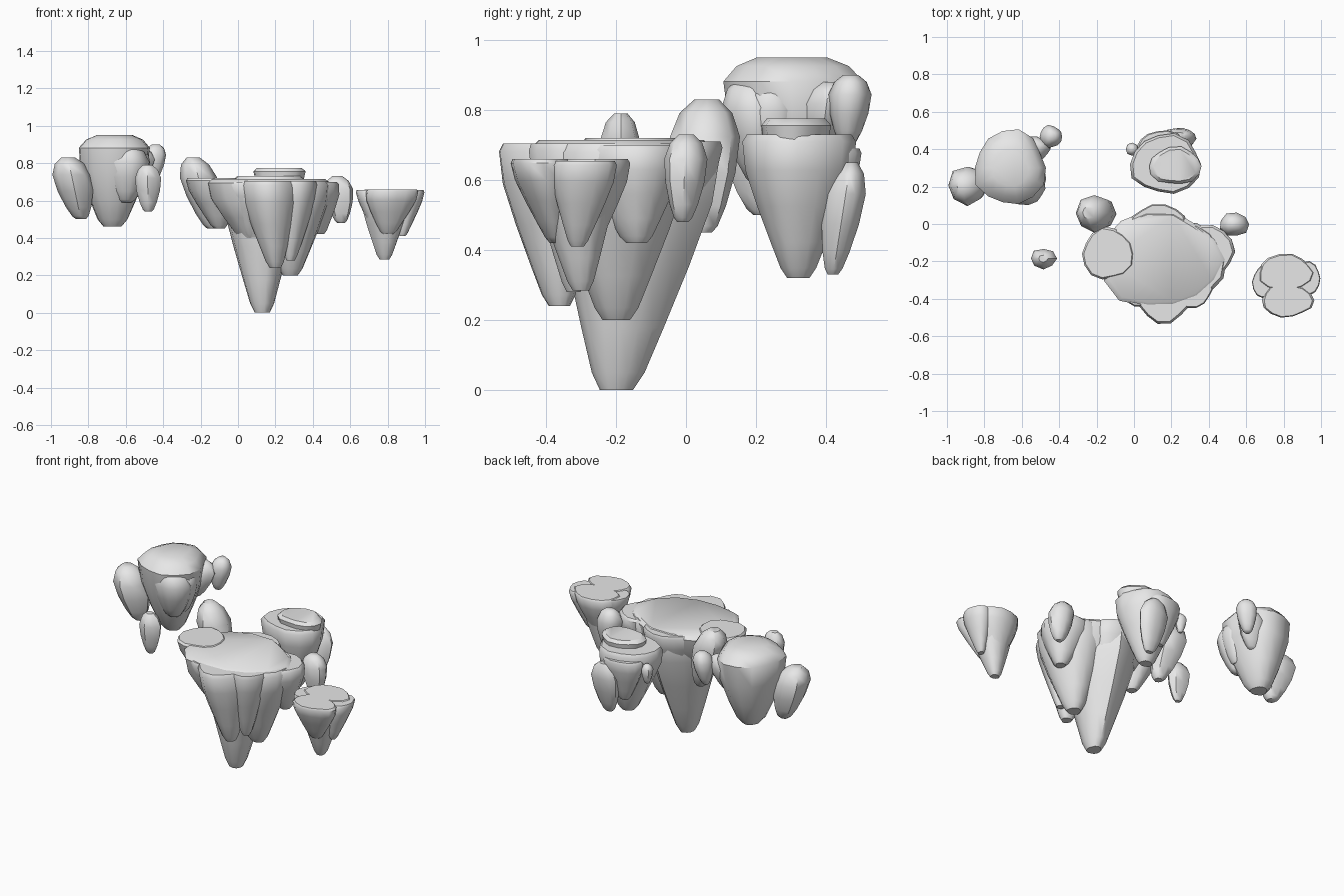
import bpy, bmesh, math, random

random.seed(7)

default = bpy.data.objects.get("Cube")
if default:
    bpy.data.objects.remove(default, do_unlink=True)

stone = bpy.data.materials.new("stone_grey")
stone.use_nodes = True
stone.diffuse_color = (0.8, 0.8, 0.8, 1)
stone.node_tree.nodes["Principled BSDF"].inputs["Base Color"].default_value = (0.8, 0.8, 0.8, 1)

# Rock outlines as (depth fraction, width fraction)
TAPER = [(0, 0.92), (0.05, 1), (0.25, 0.95), (0.5, 0.74), (0.75, 0.5), (0.93, 0.32), (1, 0.2)]
BOULDER = [(0, 0.35), (0.1, 0.75), (0.28, 1), (0.55, 0.9), (0.8, 0.65), (0.95, 0.42), (1, 0.25)]
DOME = [(0, 0.5), (0.05, 0.8), (0.14, 1), (0.4, 0.93), (0.7, 0.66), (0.92, 0.42), (1, 0.25)]
SLAB = [(0, 0.85), (0.25, 1), (1, 0.9)]


def rock(name, centre, radius, top, bottom, tip=None, outline=TAPER, sides=14):
    """Loft a lobed rock from its top rim down to an offset tip."""
    p, q = random.uniform(0, 6), random.uniform(0, 6)
    tip = tip or centre
    bm = bmesh.new()
    rings = []
    for t, w in outline:
        cx = centre[0] + (tip[0] - centre[0]) * t
        cy = centre[1] + (tip[1] - centre[1]) * t
        z = top + (bottom - top) * t
        ring = []
        for i in range(sides):
            a = math.tau * i / sides
            r = w * (1 + 0.05 * math.sin(3 * a + p) + 0.03 * math.sin(5 * a + q + t))
            ring.append(bm.verts.new((cx + radius[0] * r * math.cos(a),
                                      cy + radius[1] * r * math.sin(a), z)))
        rings.append(ring)
    for upper, lower in zip(rings, rings[1:]):
        for i in range(sides):
            j = (i + 1) % sides
            bm.faces.new((upper[i], lower[i], lower[j], upper[j]))
    bm.faces.new(rings[0])
    bm.faces.new(rings[-1][::-1])
    bmesh.ops.recalc_face_normals(bm, faces=bm.faces)
    mesh = bpy.data.meshes.new(name)
    bm.to_mesh(mesh)
    bm.free()
    mesh.materials.append(stone)
    obj = bpy.data.objects.new(name, mesh)
    bpy.context.collection.objects.link(obj)
    bpy.ops.object.select_all(action='DESELECT')
    obj.select_set(True)
    bpy.context.view_layer.objects.active = obj
    bpy.ops.object.shade_smooth_by_angle(angle=math.radians(45))


# Main island: plateau, long spike and surrounding lobes
rock("main_plateau", (0.14, -0.19), (0.33, 0.26), 0.715, 0.3, (0.16, -0.22))
rock("main_spike", (0.12, -0.14), (0.2, 0.23), 0.71, 0.0, (0.13, -0.2))
rock("main_second_spike", (0.29, -0.2), (0.2, 0.2), 0.705, 0.2, (0.28, -0.2))
rock("main_front_lobe", (0.16, -0.38), (0.15, 0.15), 0.705, 0.24, (0.2, -0.36))
rock("main_front_right_lobe", (0.03, -0.33), (0.13, 0.11), 0.7, 0.4, (0.07, -0.3))
rock("main_front_left_lobe", (0.31, -0.35), (0.11, 0.1), 0.705, 0.28, (0.28, -0.32))
rock("main_right_lobe", (-0.14, -0.16), (0.14, 0.14), 0.72, 0.45, (-0.1, -0.14))
rock("main_left_lobe", (0.39, -0.15), (0.14, 0.15), 0.7, 0.42, (0.43, -0.14))
rock("main_back_lobe", (0.13, 0.0), (0.16, 0.105), 0.71, 0.36, (0.14, -0.06))

# Tall domed island at the back right
rock("domed_island", (-0.66, 0.3), (0.19, 0.2), 0.95, 0.46, (-0.67, 0.31), DOME)
rock("domed_front_lobe", (-0.59, 0.18), (0.12, 0.085), 0.89, 0.59, (-0.6, 0.21), BOULDER)
rock("domed_left_lobe", (-0.52, 0.24), (0.06, 0.07), 0.87, 0.62, (-0.55, 0.25), BOULDER)
rock("domed_back_lobe", (-0.53, 0.41), (0.09, 0.07), 0.88, 0.66, (-0.57, 0.38), BOULDER)
rock("domed_back_tip", (-0.44, 0.47), (0.06, 0.06), 0.9, 0.7, (-0.46, 0.46), BOULDER)
rock("domed_side_boulder", (-0.91, 0.2), (0.105, 0.105), 0.83, 0.5, (-0.84, 0.22), BOULDER, 8)

# Island at the back with a raised cap
rock("capped_island", (0.17, 0.32), (0.19, 0.16), 0.73, 0.32, (0.18, 0.32))
rock("capped_summit", (0.22, 0.31), (0.14, 0.1), 0.775, 0.7, None, SLAB)
rock("capped_back_lobe", (0.24, 0.47), (0.09, 0.06), 0.65, 0.33, (0.24, 0.42), BOULDER)
rock("capped_back_shoulder", (0.15, 0.42), (0.13, 0.08), 0.69, 0.42, (0.15, 0.4))
rock("capped_right_knob", (-0.01, 0.4), (0.035, 0.035), 0.68, 0.56, None, BOULDER, 8)

# Small island at the front left
rock("small_back_lobe", (0.81, -0.26), (0.15, 0.1), 0.66, 0.4, (0.79, -0.28))
rock("small_spike", (0.8, -0.32), (0.13, 0.12), 0.655, 0.285, (0.785, -0.3))
rock("small_front_lobe", (0.82, -0.41), (0.14, 0.09), 0.66, 0.42, (0.8, -0.37))
rock("small_right_lobe", (0.7, -0.31), (0.07, 0.09), 0.655, 0.41, (0.75, -0.31))
rock("small_left_lobe", (0.92, -0.29), (0.08, 0.09), 0.655, 0.41, (0.88, -0.31))

# Loose stones between the islands
rock("link_boulder", (-0.24, 0.06), (0.1, 0.1), 0.83, 0.45, (-0.14, 0.05), BOULDER, 8)
rock("left_stone", (0.53, 0.0), (0.08, 0.065), 0.73, 0.48, (0.55, -0.01), BOULDER, 9)
rock("right_stone", (-0.485, -0.185), (0.07, 0.055), 0.79, 0.54, (-0.48, -0.185), BOULDER, 8)
